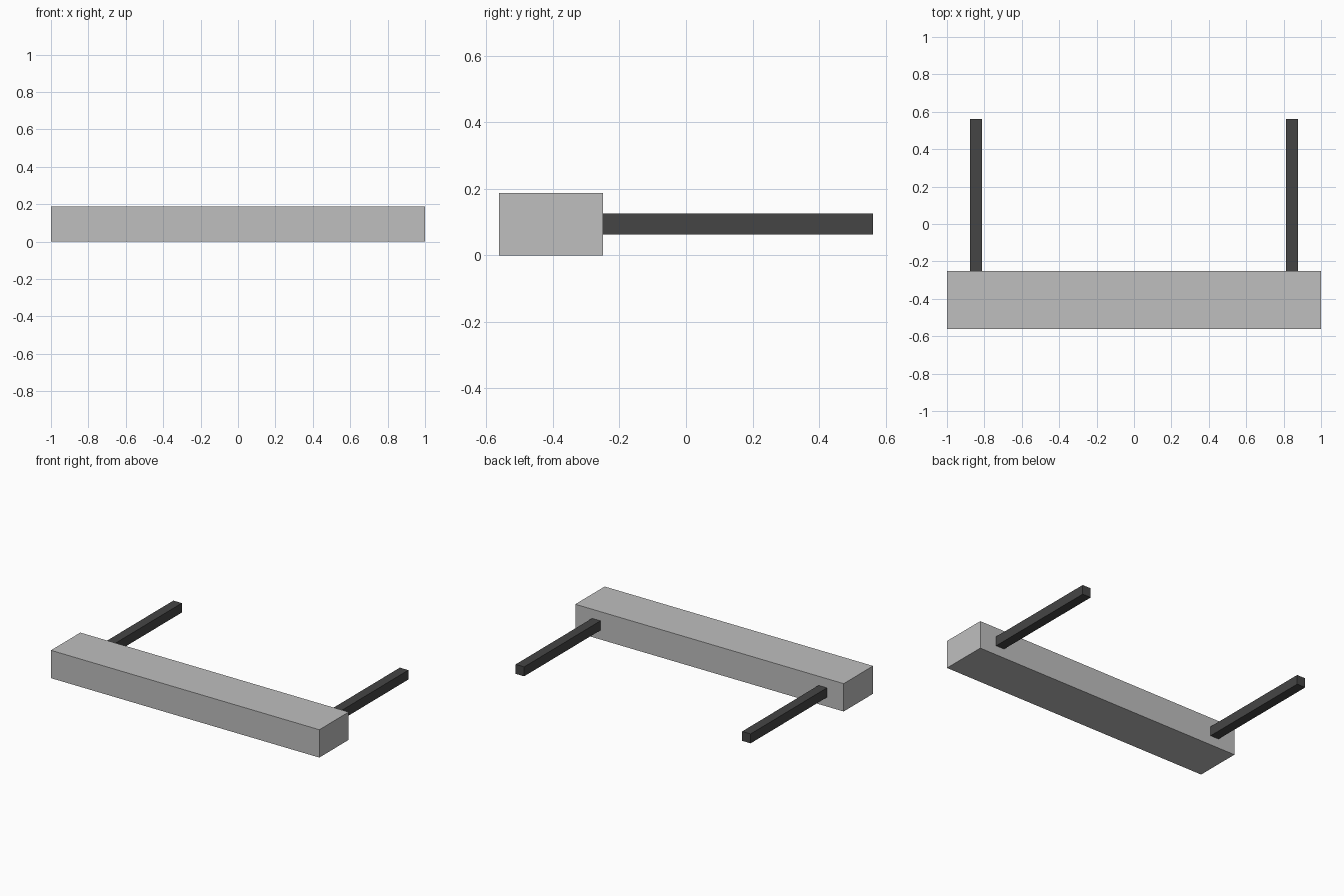
import bpy

if "Cube" in bpy.data.objects:
    bpy.data.objects.remove(bpy.data.objects["Cube"])


def material(name, value):
    m = bpy.data.materials.new(name)
    m.diffuse_color = (value, value, value, 1)
    m.use_nodes = True
    m.node_tree.nodes["Principled BSDF"].inputs["Base Color"].default_value = m.diffuse_color
    return m


def box(name, low, high, mat):
    center = [(a + b) / 2 for a, b in zip(low, high)]
    bpy.ops.mesh.primitive_cube_add(size=1, location=center)
    ob = bpy.context.object
    ob.name = name
    ob.scale = [b - a for a, b in zip(low, high)]
    bpy.ops.object.transform_apply(location=False, rotation=False, scale=True)
    ob.data.materials.append(mat)
    return ob


light_grey = material("light grey", 0.52)
dark_grey = material("dark grey", 0.06)

# Wide front beam
box("beam", (-1, -0.5625, 0), (1, -0.25, 0.1875), light_grey)

# Two square arms reaching back from the beam
for side, x in (("left", -0.844), ("right", 0.844)):
    box(side + "_arm", (x - 0.0315, -0.25, 0.0625),
        (x + 0.0315, 0.5625, 0.126), dark_grey)
